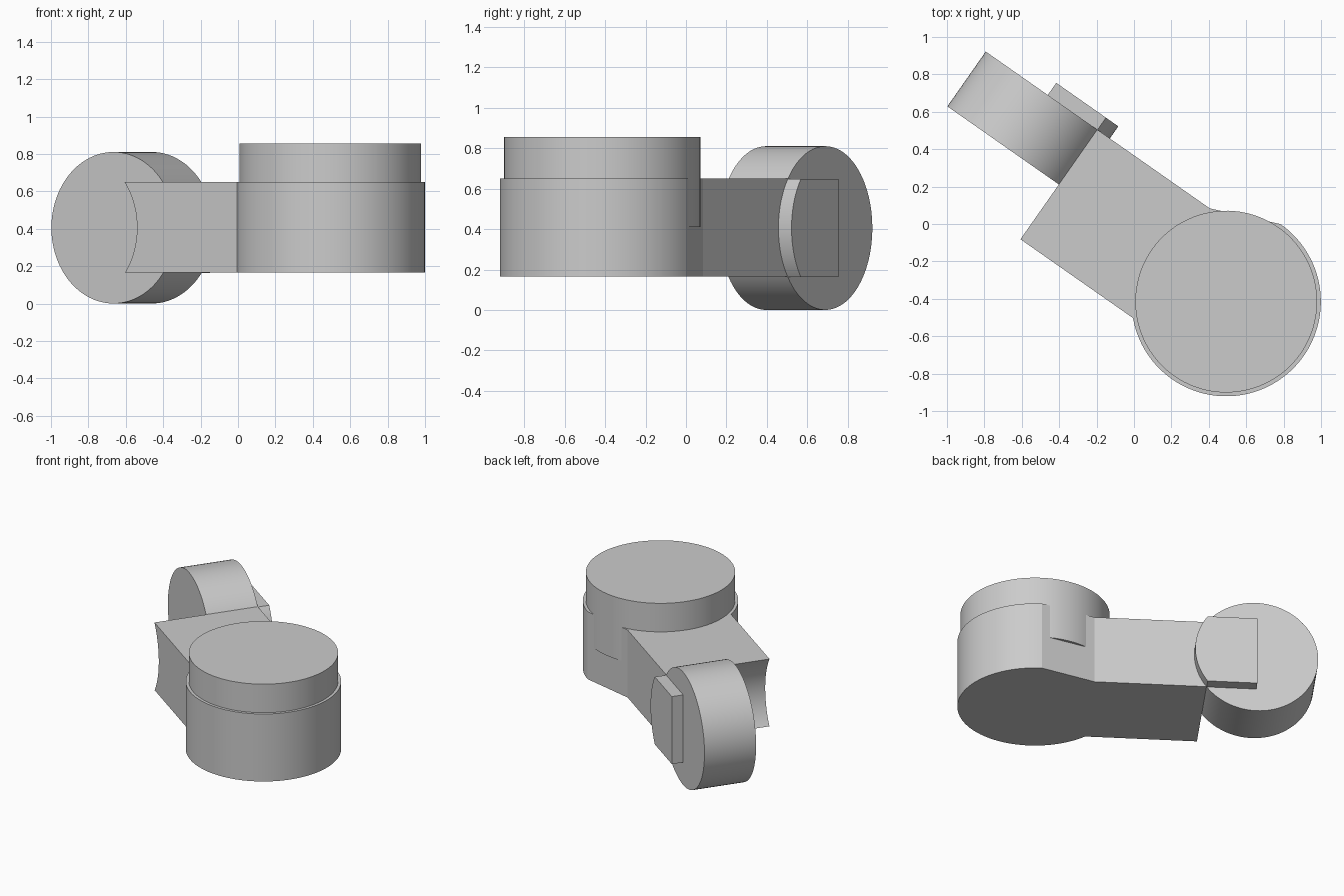
import bpy, bmesh
from math import cos, sin, radians, sqrt, asin
from mathutils import Matrix

if "Cube" in bpy.data.objects:
    bpy.data.objects.remove(bpy.data.objects["Cube"])

grey = bpy.data.materials.new("plain grey")
grey.use_nodes = True
grey.diffuse_color = (0.6, 0.6, 0.6, 1)
grey.node_tree.nodes["Principled BSDF"].inputs["Base Color"].default_value = (0.6, 0.6, 0.6, 1)

# Local frame: origin under the drum, x along the arm towards the drum
FRAME = Matrix.Translation((0.493, -0.415, 0)) @ Matrix.Rotation(radians(-35), 4, 'Z')
HUB_R, DRUM_R, WHEEL_R = 0.506, 0.486, 0.405
LOW, HIGH = 0.165, 0.65
MID = (LOW + HIGH) / 2 - 0.002
HALF = HUB_R * sin(radians(45))
WHEEL_U = -1.415


def arc(cu, cv, r, start, end, steps):
    """Points on an arc, angles in degrees."""
    angles = [radians(start + (end - start) * i / steps) for i in range(steps + 1)]
    return [(cu + r * cos(a), cv + r * sin(a)) for a in angles]


def prism(name, outline, start, end, across=False):
    """Extrude an outline upwards, or across the arm when it is a side profile."""
    bm = bmesh.new()
    place = (lambda p, d: (p[0], d, p[1])) if across else (lambda p, d: (p[0], p[1], d))
    rings = [[bm.verts.new(place(p, d)) for p in outline] for d in (start, end)]
    for ring in rings:
        bm.faces.new(ring)
    n = len(outline)
    for i in range(n):
        j = (i + 1) % n
        bm.faces.new((rings[0][i], rings[0][j], rings[1][j], rings[1][i]))
    bmesh.ops.recalc_face_normals(bm, faces=bm.faces)
    mesh = bpy.data.meshes.new(name)
    bm.to_mesh(mesh)
    bm.free()
    mesh.materials.append(grey)
    obj = bpy.data.objects.new(name, mesh)
    obj.matrix_world = FRAME
    bpy.context.collection.objects.link(obj)
    return obj


def select(obj):
    bpy.ops.object.select_all(action='DESELECT')
    obj.select_set(True)
    bpy.context.view_layer.objects.active = obj


# Arm and round housing as one footprint, with a flat chord on the back
footprint = arc(0, 0, HUB_R, -135, 90, 80)
footprint += [(-HALF, HALF), (WHEEL_U, HALF), (WHEEL_U, -HALF)]
body = prism("arm_and_housing", footprint, LOW, HIGH)

# Hollow the arm's end to fit the wheel
circle = arc(WHEEL_U, MID, WHEEL_R, 0, 360, 96)[:-1]
cutter = prism("wheel_cutter", circle, -0.5, 0.5, across=True)
cutter.hide_render = True
cut = body.modifiers.new("wheel_hollow", 'BOOLEAN')
cut.operation = 'DIFFERENCE'
cut.solver = 'EXACT'
cut.object = cutter
bpy.context.view_layer.update()
select(body)
bpy.ops.object.modifier_apply(modifier=cut.name)
bpy.data.objects.remove(cutter)

# Raised drum on the housing
drum = prism("drum", arc(0, 0, DRUM_R, 0, 360, 96)[:-1], 0.41, 0.855)

# Wheel on the back half of the arm's end
wheel = prism("wheel", circle, 0, HALF, across=True)

# Side plate: straight at the wheel's centre, round at the wheel's rim
half_height = (HIGH - LOW) / 2
angle = asin(half_height / WHEEL_R) * 180 / 3.14159265
profile = arc(WHEEL_U, MID, WHEEL_R, -angle, angle, 24)
profile += [(WHEEL_U, MID + half_height), (WHEEL_U, MID - half_height)]
plate = prism("side_plate", profile, HALF, HALF + 0.079, across=True)

for part in (body, drum, wheel, plate):
    select(part)
    bpy.ops.object.shade_smooth_by_angle(angle=radians(20))
